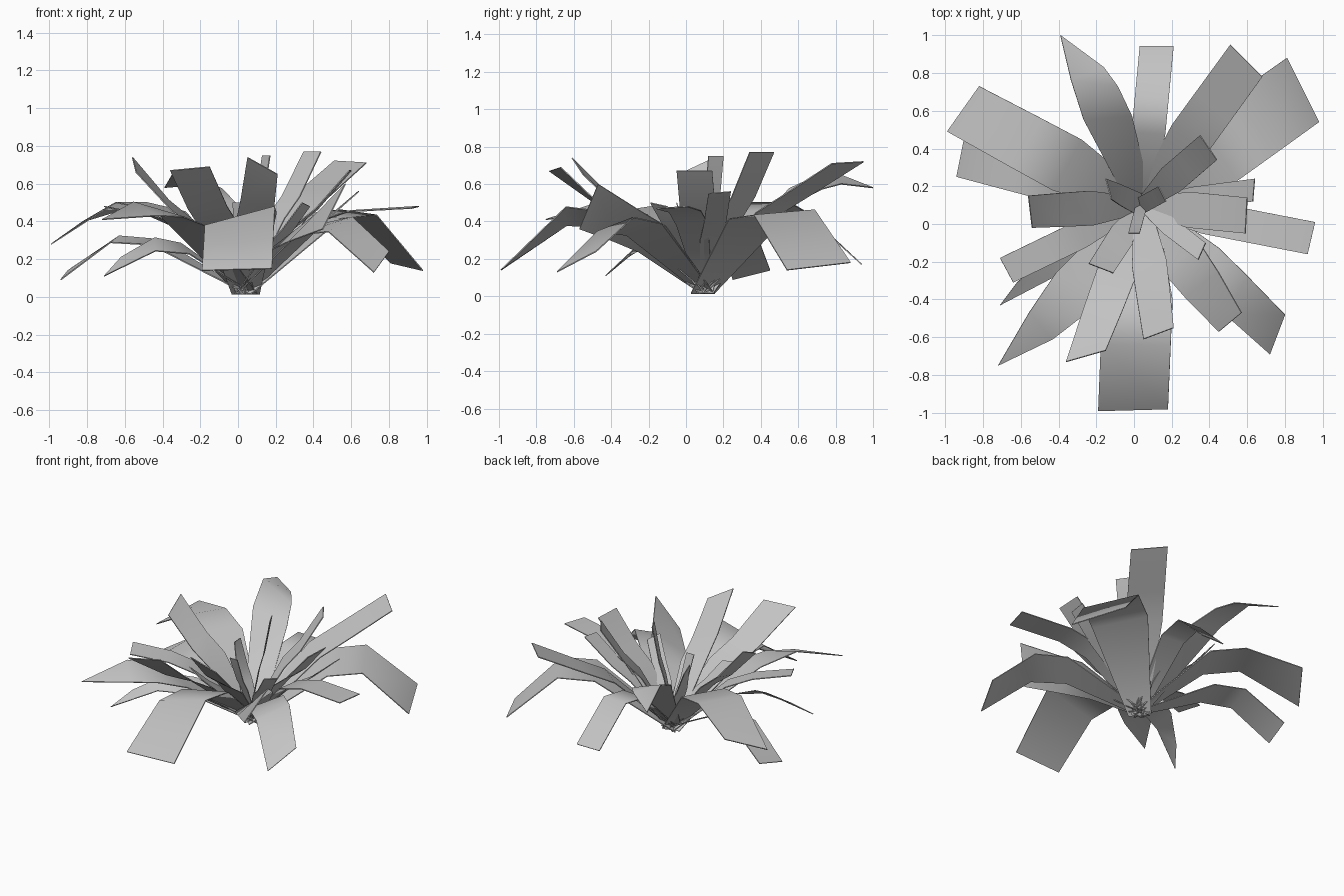
import bpy
import bmesh
from mathutils import Vector

cube = bpy.data.objects.get("Cube")
if cube:
    bpy.data.objects.remove(cube, do_unlink=True)

# One plain grey for every leaf
GREY = (0.55, 0.55, 0.55, 1)
grey = bpy.data.materials.new("leaf grey")
grey.use_nodes = True
grey.diffuse_color = GREY
grey.node_tree.nodes["Principled BSDF"].inputs["Base Color"].default_value = GREY

ROOT = Vector((0.04, 0.1, 0.015))
UP = Vector((0, 0, 1))
THICKNESS = 0.006


def leaf(name, tip_a, tip_b, bend=0.6, height=None, roll=None, root_ratio=0.4):
    """Blade from the root, over a rounded bend, to the edge tip_a - tip_b.
    bend is the bend's place along the blade, height is its z and
    roll is how far side b stands above side a there."""
    tip_a, tip_b = Vector(tip_a), Vector(tip_b)
    tip = (tip_a + tip_b) / 2
    span = tip_b - tip_a
    flat = tip - ROOT
    flat.z = 0
    across = flat.normalized().cross(UP) * span.length
    if across.dot(span) < 0:
        across = -across
    start = ROOT - flat.normalized() * 0.02
    if height is None:
        height = start.z + (tip.z - start.z) * bend + 0.02
    if roll is None:
        roll = span.z * 0.7
    peak = start.lerp(tip, bend)
    peak.z = height

    # Edge rows: root, both sides of the bend, tip
    inner = start.lerp(peak, 0.78)
    inner.z += (height - inner.z) * 0.3
    outer = peak.lerp(tip, 0.22)
    outer.z += (height - outer.z) * 0.3
    inner_width = across.lerp(span, 0.3)
    inner_width.z = roll * 0.8
    outer_width = across.lerp(span, 0.5)
    outer_width.z = roll
    rows = [
        (start, across * root_ratio),
        (inner, inner_width),
        (outer, outer_width),
        (tip, span),
    ]

    bm = bmesh.new()
    previous = None
    for centre, width in rows:
        edge = [bm.verts.new(centre - width / 2), bm.verts.new(centre + width / 2)]
        if previous:
            bm.faces.new((previous[0], previous[1], edge[1], edge[0]))
        previous = edge
    bm.normal_update()
    if sum(f.normal.z for f in bm.faces) < 0:
        bmesh.ops.reverse_faces(bm, faces=bm.faces[:])
    mesh = bpy.data.meshes.new(name)
    bm.to_mesh(mesh)
    bm.free()
    mesh.materials.append(grey)

    obj = bpy.data.objects.new(name, mesh)
    bpy.context.collection.objects.link(obj)
    solid = obj.modifiers.new("thickness", "SOLIDIFY")
    solid.thickness = THICKNESS
    solid.offset = 0
    bpy.ops.object.select_all(action="DESELECT")
    obj.select_set(True)
    bpy.context.view_layer.objects.active = obj
    bpy.ops.object.modifier_apply(modifier=solid.name)
    bpy.ops.object.shade_smooth_by_angle(angle=0.9)


# Drooping outer leaves
leaf("front_drooping_leaf", (-.19, -.99, .14), (.18, -.98, .15), .6, .48, .1)
leaf("front_left_drooping_leaf", (.72, -.69, .13), (.8, -.48, .24), .62, .42)
leaf("back_left_drooping_leaf", (.98, .54, .14), (.81, .88, .18), .62, .5)
leaf("back_drooping_leaf", (.03, .94, .17), (.21, .94, .17), .6, .46)
leaf("right_drooping_leaf", (-.94, .25, .09), (-.9, .45, .14), .65, .34)
leaf("back_right_drooping_leaf", (-.99, .49, .28), (-.82, .73, .4), .55, .53, 0)
leaf("front_right_drooping_leaf", (-.71, -.43, .11), (-.62, -.31, .21), .6, .3)

# Arching, nearly level leaves
leaf("front_right_arching_leaf", (-.72, -.75, .41), (-.43, -.61, .43), .68, .47, -.08)
leaf("right_arching_leaf", (-.71, -.18, .48), (-.64, -.31, .46), .6, .42)
leaf("left_arching_leaf", (.96, .01, .48), (.92, -.16, .47), .5, .45)
leaf("back_arching_leaf", (-.39, 1, .58), (-.16, .83, .6), .74, .63, -.1)

# Raised straight leaves
leaf("front_raised_leaf", (.05, -.61, .74), (.21, -.55, .65))
leaf("front_right_raised_leaf", (-.36, -.73, .67), (-.15, -.67, .69))
leaf("front_left_raised_leaf", (.45, -.57, .36), (.57, -.47, .6), .6, .36)
leaf("back_left_raised_leaf", (.51, .95, .72), (.68, .78, .71), .6, .53)
leaf("left_raised_leaf", (.59, -.05, .67), (.6, .14, .67))
leaf("left_narrow_leaf", (.63, .12, .55), (.64, .24, .56))
leaf("right_raised_leaf", (-.54, -.02, .66), (-.56, .15, .74))

# Short steep leaves in the heart
leaf("back_left_steep_leaf", (.35, .47, .77), (.44, .34, .77))
leaf("front_left_steep_leaf", (.34, -.19, .5), (.38, -.1, .48))
leaf("front_right_steep_leaf", (-.24, -.21, .44), (-.11, -.26, .4))
leaf("heart_left_leaf", (.13, .2, .75), (.17, .12, .75), .6, .45, 0, 1)
leaf("heart_front_leaf", (-.03, -.05, .5), (.03, -.05, .5), .6, .3, 0, 1)
leaf("heart_right_leaf", (-.15, .24, .5), (-.12, .13, .52), .6, .3, 0, 1)
